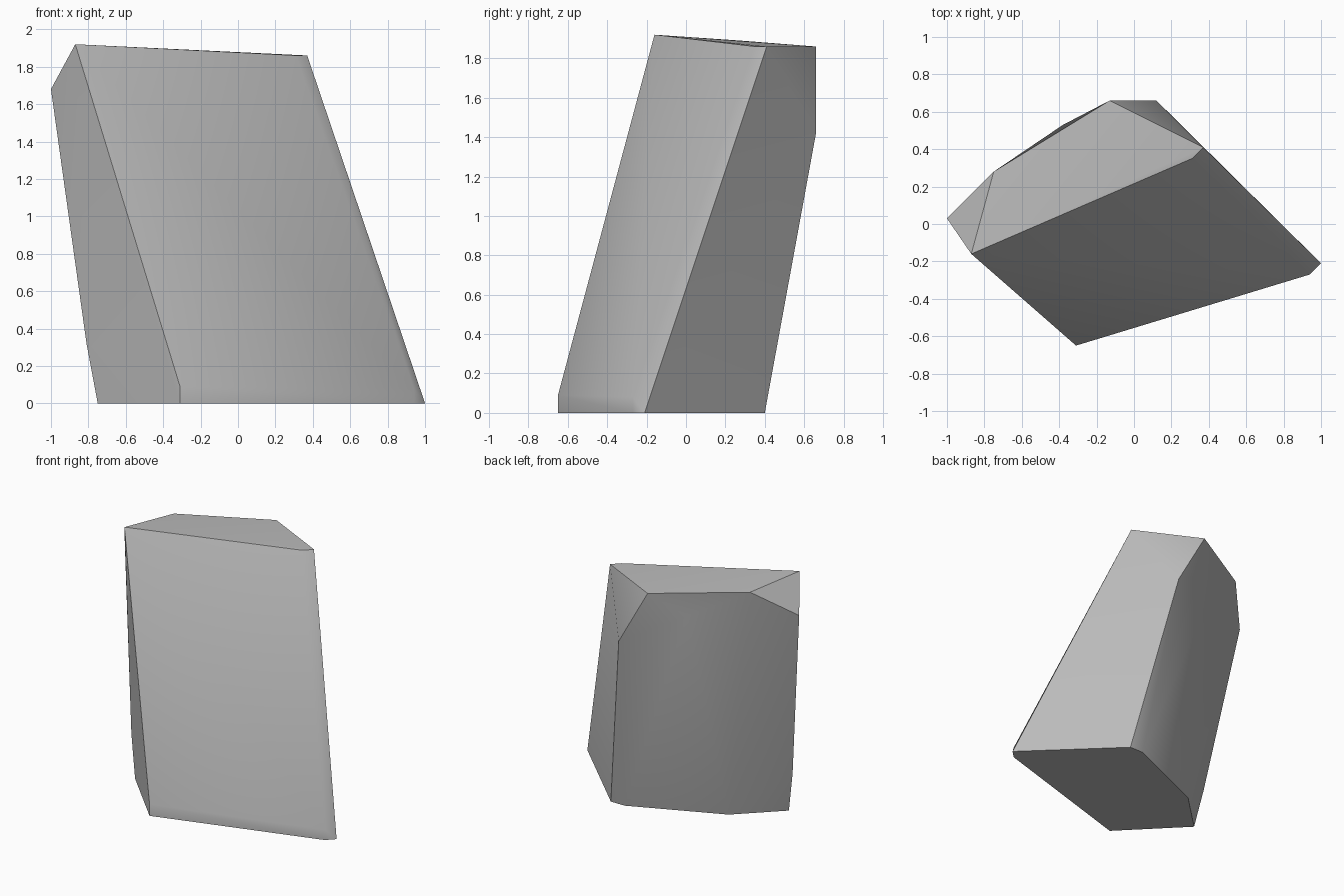
import bpy, bmesh, math

cube = bpy.data.objects.get("Cube")
if cube:
    bpy.data.objects.remove(cube, do_unlink=True)

# Stone colour
stone = bpy.data.materials.new("grey_stone")
stone.use_nodes = True
grey = (0.5, 0.5, 0.5, 1)
stone.diffuse_color = grey
stone.node_tree.nodes["Principled BSDF"].inputs["Base Color"].default_value = grey

# Corner rings of the leaning boulder, from the ground up
base = [(-.31, -.65, 0), (.94, -.27, 0), (1, -.21, 0), (.37, .40, 0),
        (.25, .40, 0), (-.44, .10, 0), (-.75, -.20, 0)]
foot = [(-.31, -.65, .09), (.94, -.27, .08), (-.81, -.16, .32)]
shoulder = [(.12, .66, 1.42), (-.38, .53, 1.7), (-1, .03, 1.68)]
crown = [(-.87, -.16, 1.92), (.31, .35, 1.86), (.37, .41, 1.86),
         (-.13, .66, 1.86), (-.75, .28, 1.89)]

# Chiselled rock body: the convex skin around the corners
bm = bmesh.new()
for corner in base + foot + shoulder + crown:
    bm.verts.new(corner)
hull = bmesh.ops.convex_hull(bm, input=bm.verts)
loose = {g for g in hull["geom_interior"] + hull["geom_unused"]
         if isinstance(g, bmesh.types.BMVert)}
bmesh.ops.delete(bm, geom=list(loose), context="VERTS")
bmesh.ops.dissolve_limit(bm, angle_limit=math.radians(1),
                         verts=bm.verts, edges=bm.edges)
bmesh.ops.recalc_face_normals(bm, faces=bm.faces)
mesh = bpy.data.meshes.new("boulder")
bm.to_mesh(mesh)
bm.free()
mesh.materials.append(stone)

boulder = bpy.data.objects.new("boulder", mesh)
bpy.context.collection.objects.link(boulder)
bpy.context.view_layer.objects.active = boulder
boulder.select_set(True)
bpy.ops.object.shade_smooth_by_angle(angle=math.radians(35))
